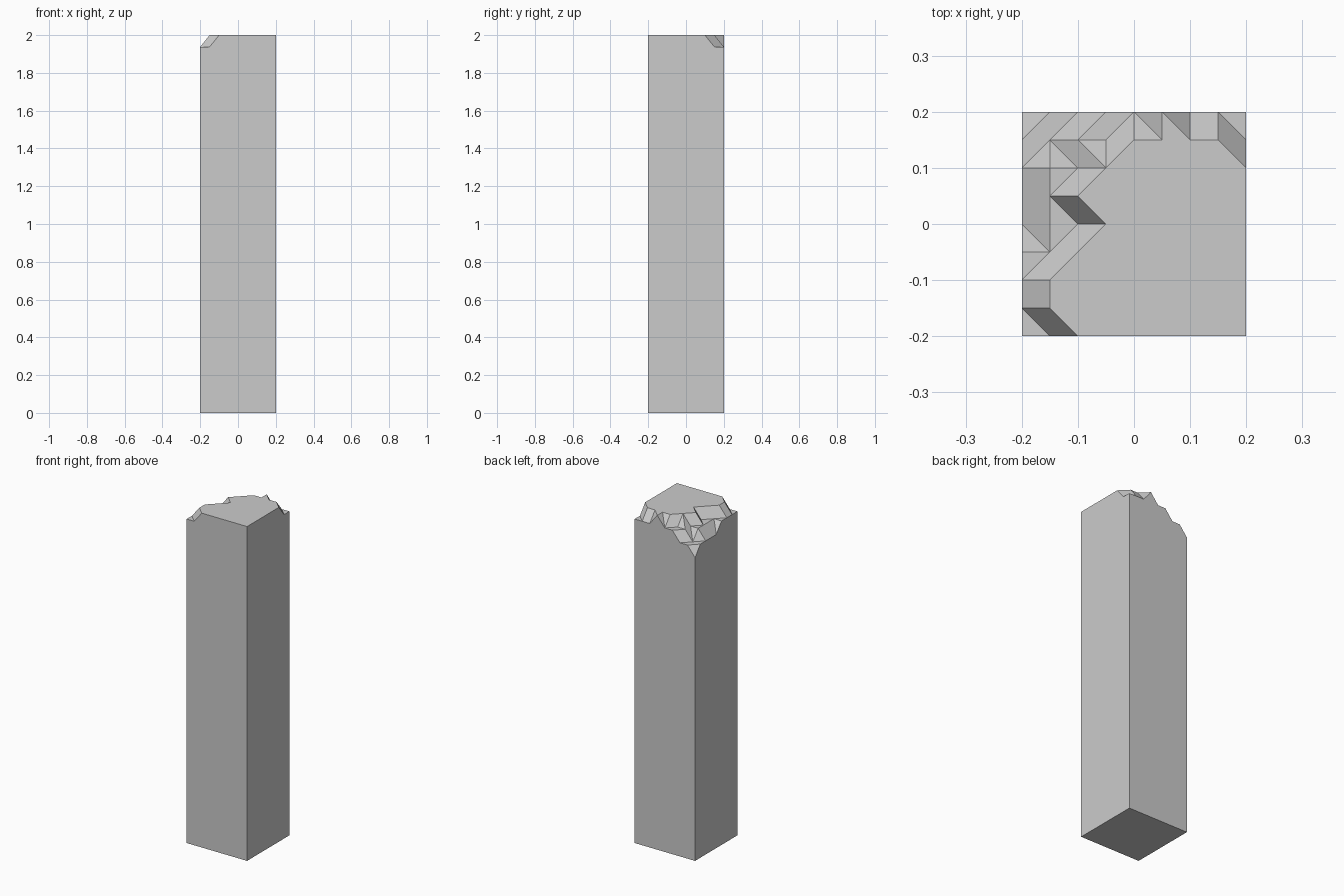
import bpy, bmesh

if "Cube" in bpy.data.objects:
    bpy.data.objects.remove(bpy.data.objects["Cube"])

CELL, DROP, TOP = 0.05, 0.062, 2.0

# Chip depth at each grid point of the top, back row first, left to right
DEPTH = ["322110111",
         "221100001",
         "211000000",
         "210000000",
         "211000000",
         "110000000",
         "100000000",
         "100000000",
         "110000000"]
# Cells (column, row from front) split along the rising diagonal
RISING = {(0, 7), (1, 7), (2, 7), (3, 7), (0, 6), (3, 6), (1, 5), (2, 5),
          (1, 3), (2, 3), (0, 2), (1, 2)}

bm = bmesh.new()

# Broken top surface
v = {}
for j in range(9):
    for i in range(9):
        d = int(DEPTH[8 - j][i])
        v[i, j] = bm.verts.new(((i - 4) * CELL, (j - 4) * CELL, TOP - d * DROP))
for j in range(8):
    for i in range(8):
        a, b, c, d = v[i, j], v[i + 1, j], v[i + 1, j + 1], v[i, j + 1]
        tris = ((a, b, c), (a, c, d)) if (i, j) in RISING else ((a, b, d), (b, c, d))
        for t in tris:
            bm.faces.new(t)

# Straight shaft walls and base
rim = [e for e in bm.edges if e.is_boundary]
ext = bmesh.ops.extrude_edge_only(bm, edges=rim)["geom"]
for p in ext:
    if isinstance(p, bmesh.types.BMVert):
        p.co.z = 0
bmesh.ops.contextual_create(bm, geom=[e for e in ext if isinstance(e, bmesh.types.BMEdge) and e.is_boundary])

# Merge coplanar facets
bmesh.ops.recalc_face_normals(bm, faces=bm.faces[:])
bmesh.ops.dissolve_limit(bm, angle_limit=0.01, verts=bm.verts[:], edges=bm.edges[:])

mesh = bpy.data.meshes.new("chipped_pillar")
bm.to_mesh(mesh)
bm.free()
pillar = bpy.data.objects.new("chipped_pillar", mesh)
bpy.context.collection.objects.link(pillar)
